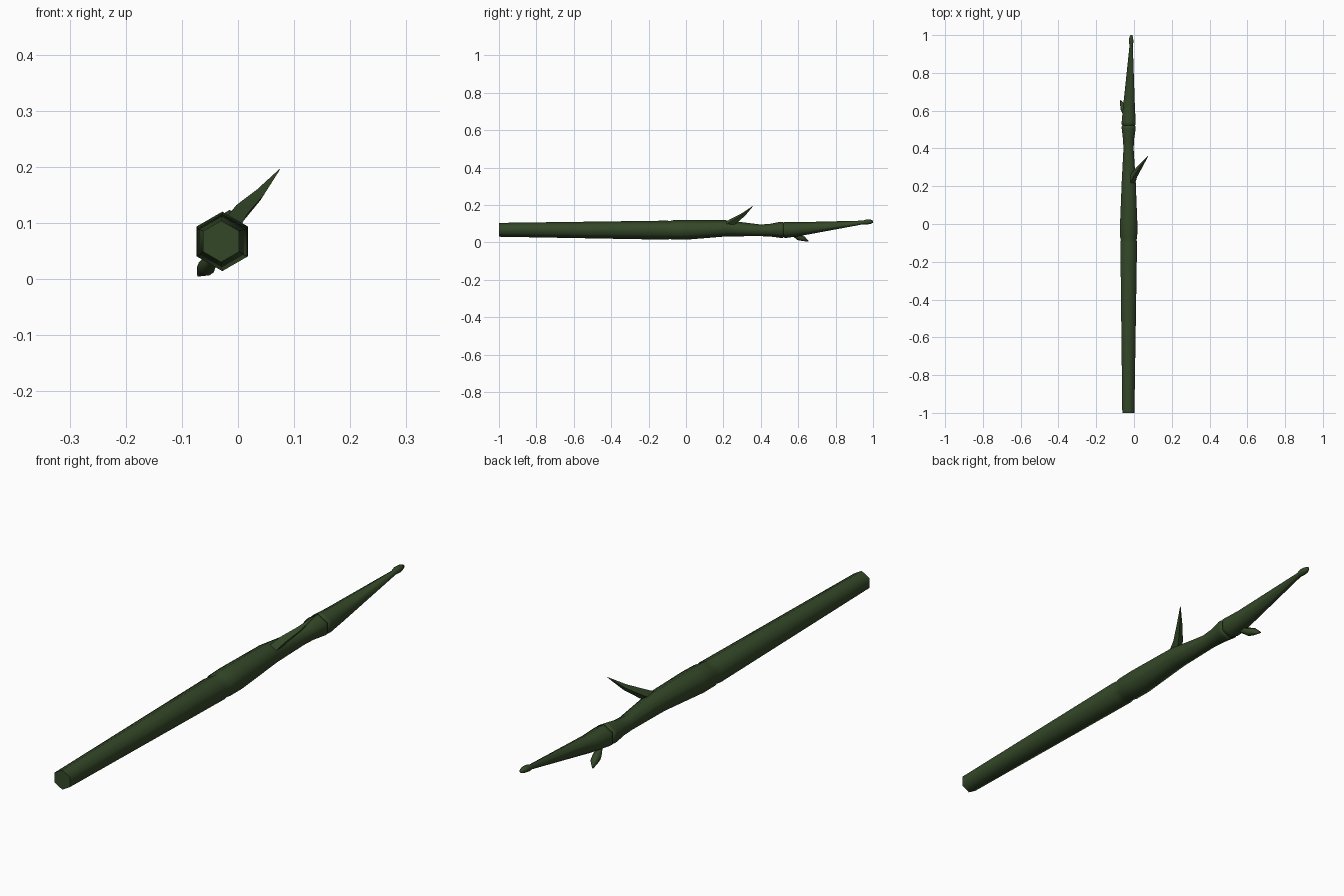
import bpy, bmesh, math
from mathutils import Vector

green = bpy.data.materials.new("dark stem green")
green.diffuse_color = (0.034, 0.064, 0.021, 1)


def loft(name, rings, sides, axis, angle):
    """Skin rings of (x, y, z, radius) standing square to axis, capped at both ends."""
    axis = Vector(axis).normalized()
    u = axis.cross(Vector((0, 0, 1))).normalized()
    v = u.cross(axis)
    bm = bmesh.new()
    loops = []
    for x, y, z, r in rings:
        loops.append([bm.verts.new(Vector((x, y, z))
                      + u * r * math.cos(math.pi / 2 + math.tau * i / sides)
                      + v * r * math.sin(math.pi / 2 + math.tau * i / sides))
                      for i in range(sides)])
    for a, b in zip(loops, loops[1:]):
        for i in range(sides):
            j = (i + 1) % sides
            bm.faces.new((a[i], a[j], b[j], b[i]))
    bm.faces.new(loops[0])
    bm.faces.new(loops[-1])
    bmesh.ops.recalc_face_normals(bm, faces=bm.faces)
    me = bpy.data.meshes.new(name)
    bm.to_mesh(me)
    bm.free()
    me.materials.append(green)
    ob = bpy.data.objects.new(name, me)
    bpy.context.collection.objects.link(ob)
    bpy.ops.object.select_all(action='DESELECT')
    ob.select_set(True)
    bpy.context.view_layer.objects.active = ob
    bpy.ops.object.shade_smooth_by_angle(angle=math.radians(angle))
    return ob


# hexagonal stem, with joints at y = -0.08 and y = 0.52
loft("stem", [
    (-0.030, -1.00, 0.067, 0.037),
    (-0.029, -0.55, 0.066, 0.044),
    (-0.028, -0.10, 0.065, 0.051),
    (-0.028, -0.085, 0.066, 0.048),
    (-0.028, -0.07, 0.066, 0.052),
    (-0.028, 0.00, 0.067, 0.053),
    (-0.028, 0.22, 0.075, 0.043),
    (-0.029, 0.40, 0.064, 0.031),
    (-0.029, 0.45, 0.065, 0.034),
    (-0.028, 0.505, 0.067, 0.043),
    (-0.028, 0.517, 0.067, 0.043),
    (-0.028, 0.522, 0.067, 0.038),
    (-0.028, 0.528, 0.067, 0.043),
    (-0.028, 0.54, 0.067, 0.043),
    (-0.027, 0.61, 0.071, 0.037),
    (-0.015, 0.945, 0.106, 0.010),
    (-0.015, 0.965, 0.109, 0.014),
    (-0.015, 0.985, 0.110, 0.012),
    (-0.014, 1.00, 0.110, 0.006),
], 6, (0, 1, 0), 75)

# long curved thorn on the upper side
loft("long_thorn", [
    (-0.012, 0.225, 0.095, 0.021),
    (0.002, 0.260, 0.116, 0.018),
    (0.037, 0.310, 0.150, 0.011),
    (0.074, 0.359, 0.195, 0.001),
], 4, (0.09, 0.13, 0.09), 60)

# short bud on the lower side
loft("small_bud", [
    (-0.042, 0.570, 0.044, 0.010),
    (-0.054, 0.605, 0.025, 0.017),
    (-0.060, 0.630, 0.017, 0.014),
    (-0.071, 0.655, 0.006, 0.002),
], 5, (-0.03, 0.08, -0.035), 75)
